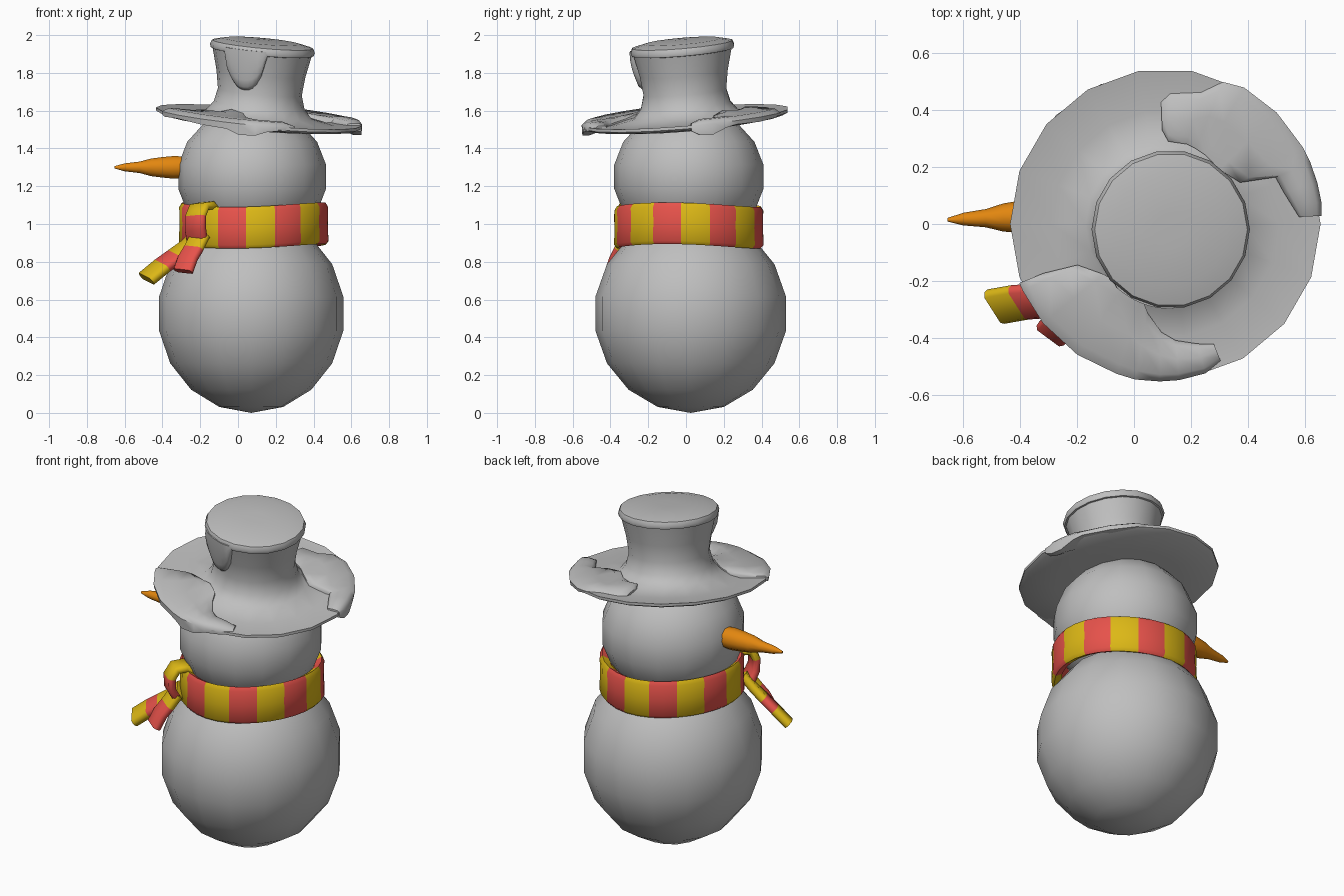
import bpy, bmesh, math
from mathutils import Vector, Matrix

if "Cube" in bpy.data.objects:
    bpy.data.objects.remove(bpy.data.objects["Cube"])


def material(name, rgb):
    m = bpy.data.materials.new(name)
    m.diffuse_color = (*rgb, 1)
    m.use_nodes = True
    m.node_tree.nodes["Principled BSDF"].inputs["Base Color"].default_value = m.diffuse_color
    return m


GREY = material("snow_grey", (0.52, 0.52, 0.52))
RED = material("scarf_red", (0.80, 0.085, 0.07))
YELLOW = material("scarf_yellow", (0.72, 0.48, 0.008))
ORANGE = material("carrot_orange", (0.76, 0.24, 0.005))


def finish(name, bm, mats, angle=50):
    bmesh.ops.recalc_face_normals(bm, faces=bm.faces)
    me = bpy.data.meshes.new(name)
    bm.to_mesh(me)
    bm.free()
    for m in mats:
        me.materials.append(m)
    me.shade_smooth()
    me.set_sharp_from_angle(angle=math.radians(angle))
    ob = bpy.data.objects.new(name, me)
    bpy.context.collection.objects.link(ob)
    return ob


def loft(name, sections, mats, around=False, rule=None, angle=50):
    """Skin closed sections; join last to first when around, else cap the ends."""
    bm = bmesh.new()
    rows = [[bm.verts.new(p) for p in s] for s in sections]
    n, k = len(rows), len(rows[0])
    for i in range(n if around else n - 1):
        a, b = rows[i], rows[(i + 1) % n]
        for j in range(k):
            f = bm.faces.new((a[j], a[(j + 1) % k], b[(j + 1) % k], b[j]))
            f.material_index = rule(i) if rule else 0
    if not around:
        for r, i in ((rows[0], 0), (rows[-1], n - 2)):
            f = bm.faces.new(r)
            f.material_index = rule(i) if rule else 0
    return finish(name, bm, mats, angle)


def interp(table, t):
    for (a, va), (b, vb) in zip(table, table[1:]):
        if t <= b:
            return va + (vb - va) * max(0, (t - a) / (b - a))
    return table[-1][1]


# Body and head: low-poly balls
def ball(name, centre, radii):
    bm = bmesh.new()
    bmesh.ops.create_uvsphere(bm, u_segments=16, v_segments=9, radius=1,
                              matrix=Matrix.Translation(centre) @ Matrix.Diagonal((*radii, 1)))
    finish(name, bm, [GREY], 60)


ball("body", (0.07, 0.025, 0.525), (0.495, 0.512, 0.525))
ball("head", (0.075, 0.015, 1.25), (0.397, 0.401, 0.37))


# Hat: tilted lathe whose axis leans slightly toward the crown top
def hat_point(r, a, z):
    t = min(max((z - 1.6) / 0.35, 0), 1)
    c, s = r * math.cos(a), r * math.sin(a)
    return (0.11 + 0.02 * t + c, -0.02 * t + s, z - 0.09 * c + 0.085 * s)


def ring(r, z, n=18):
    return [hat_point(r, math.tau * i / n, z) for i in range(n)]


crown = [(1.58, 0.28), (1.63, 0.24), (1.70, 0.222), (1.80, 0.236), (1.93, 0.267)]
brim = [(0.24, 1.63), (0.28, 1.58), (0.40, 1.555), (0.545, 1.568)]
outline = [(0.05, 1.53), (0.35, 1.52), (0.52, 1.54), (0.545, 1.552)]
outline += [(r, z) for r, z in reversed(brim)] + [(r, z) for z, r in crown[2:]]
loft("hat", [ring(r, z) for r, z in outline], [GREY])

# Snow cap on the crown
cap = [(0.24, 1.905), (0.272, 1.912), (0.278, 1.93), (0.268, 1.952), (0.20, 1.968), (0.06, 1.972)]
loft("crown_snow", [ring(r, z) for r, z in cap], [GREY])

# Drip running down the front of the crown
drip = []
for i in range(11):
    u = i / 5 - 1
    depth = 0.03 + 0.185 * (1 - abs(u) ** 2.5) ** 0.7
    a = math.radians(-111 + 27 * u)
    zs = [1.935 - depth * v for v in (0, 0.25, 0.5, 0.75, 0.92, 1)]
    bulge = [0.012, 0.02, 0.024, 0.026, 0.02, 0.004]
    edge = 0.25 if abs(u) == 1 else 1
    drip.append([hat_point(interp(crown, z) + b * edge, a, z) for z, b in zip(zs, bulge)]
                + [hat_point(interp(crown, z) - 0.015, a, z) for z in reversed(zs)])
loft("crown_drip", drip, [GREY])


# Snow patches on the brim: rows of azimuth, inner radius, outer radius, overhang
def brim_snow(name, rows):
    sections = []
    for n, (deg, r0, r1, hang) in enumerate(rows):
        h = 0.4 if n in (0, len(rows) - 1) else 1
        w = r1 - r0
        pts = [(r0, -0.01), (r0, 0.008), (r0 + 0.15 * w, 0.024 * h), (r0 + 0.5 * w, 0.03 * h),
               (r1 - 0.1 * w, 0.024 * h), (r1 + 0.008, 0), (r1 + 0.004, -hang), (r1 - 0.03, -hang)]
        sections.append([hat_point(r, math.radians(deg), interp(brim, r) + dz) for r, dz in pts])
    loft(name, sections, [GREY])


brim_snow("brim_snow_front", [
    (202, 0.46, 0.545, 0.02), (205, 0.34, 0.545, 0.025), (219, 0.28, 0.545, 0.02),
    (236, 0.26, 0.545, 0.03), (252, 0.27, 0.545, 0.035), (259, 0.32, 0.548, 0.06),
    (268, 0.38, 0.545, 0.055), (275, 0.41, 0.542, 0.03), (285, 0.435, 0.535, 0.02),
    (292, 0.455, 0.51, 0.01)])
brim_snow("brim_snow_back", [
    (3, 0.47, 0.54, 0.03), (8, 0.45, 0.545, 0.055), (15, 0.43, 0.545, 0.06), (23, 0.42, 0.545, 0.03),
    (29, 0.30, 0.545, 0.02), (45, 0.27, 0.545, 0.025), (60, 0.28, 0.545, 0.02),
    (68, 0.285, 0.53, 0.01), (75, 0.29, 0.47, 0.01), (88, 0.29, 0.45, 0.01), (92, 0.33, 0.42, 0.01)])

# Carrot nose
nose = [(-0.655, 0.006), (-0.60, 0.022), (-0.52, 0.032), (-0.46, 0.049),
        (-0.40, 0.057), (-0.34, 0.063), (-0.28, 0.06)]
loft("carrot_nose", [[(x, 0.015 + 0.04 * (x + 0.655) + r * math.cos(math.tau * i / 10),
                       1.30 + r * math.sin(math.tau * i / 10)) for i in range(10)]
                     for x, r in nose], [ORANGE])

# Scarf band with sixteen alternating stripes
band = [(0.345, 0.90), (0.382, 0.882), (0.398, 0.90), (0.394, 0.99),
        (0.396, 1.08), (0.382, 1.102), (0.345, 1.08)]
sections = []
for i in range(32):
    a = math.radians(-96 + 11.25 * i)
    wave = 0.012 * math.sin(2 * a + 2.2)
    sections.append([(0.083 + r * math.cos(a), 0.015 + r * math.sin(a), z + wave) for r, z in band])
loft("scarf_band", sections, [YELLOW, RED], around=True, rule=lambda i: i // 2 % 2)


# Scarf knot and tails: thick ribbons swept along short paths
def ribbon(name, path, width, thick, colours):
    path, w = [Vector(p) for p in path], Vector(width) / 2
    sections = []
    for i, p in enumerate(path):
        along = path[min(i + 1, len(path) - 1)] - path[max(i - 1, 0)]
        t = along.cross(w).normalized() * thick / 2
        sections.append([p + w * a + t * b for a, b in
                         ((-1, -0.4), (-0.8, -1), (0.8, -1), (1, -0.4),
                          (1, 0.4), (0.8, 1), (-0.8, 1), (-1, 0.4))])
    loft(name, sections, [YELLOW, RED], rule=lambda i: colours[i])


ribbon("scarf_knot", [(-0.14, -0.22, 1.06), (-0.17, -0.265, 1.095), (-0.205, -0.305, 1.09),
                      (-0.225, -0.33, 1.04), (-0.225, -0.325, 0.97), (-0.215, -0.29, 0.91)],
       (0.10, -0.09, 0.01), 0.045, [0, 0, 0, 1, 1])
ribbon("scarf_tail_long", [(-0.20, -0.26, 0.94), (-0.26, -0.27, 0.88), (-0.33, -0.27, 0.83),
                           (-0.40, -0.275, 0.78), (-0.485, -0.29, 0.71)],
       (0.07, -0.11, -0.035), 0.05, [0, 0, 1, 0])
ribbon("scarf_tail_short", [(-0.20, -0.30, 0.94), (-0.235, -0.335, 0.87), (-0.265, -0.36, 0.82),
                            (-0.29, -0.385, 0.75)],
       (0.095, -0.07, -0.01), 0.045, [0, 1, 1])
